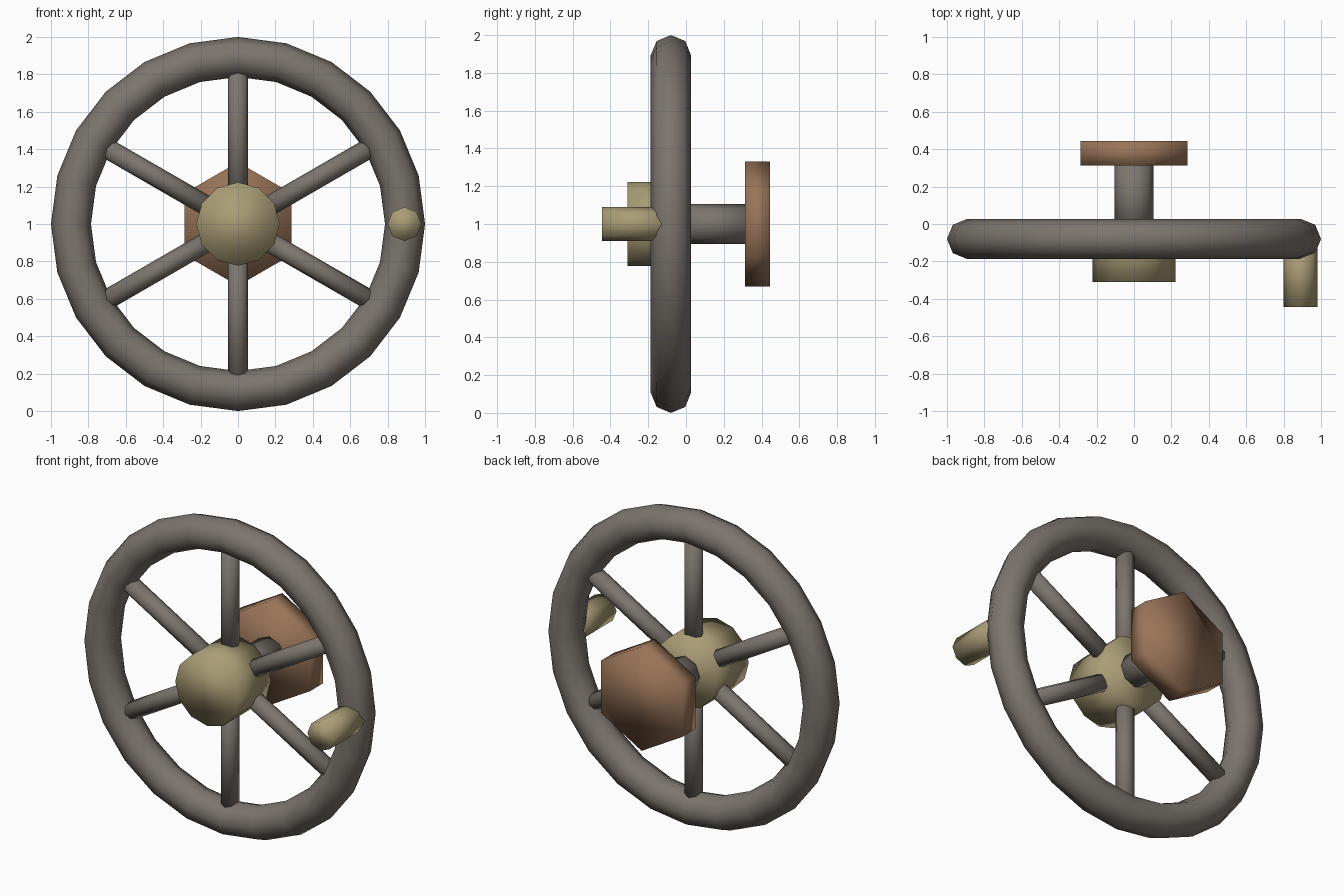
import bpy
from math import pi, sin, cos
from mathutils import Vector

cube = bpy.data.objects.get("Cube")
if cube:
    bpy.data.objects.remove(cube, do_unlink=True)


def material(name, rgb):
    mat = bpy.data.materials.new(name)
    mat.use_nodes = True
    color = (*rgb, 1.0)
    mat.diffuse_color = color
    mat.node_tree.nodes["Principled BSDF"].inputs["Base Color"].default_value = color
    return mat


iron = material("grey_iron", (0.20, 0.178, 0.155))
brass = material("pale_brass", (0.40, 0.335, 0.18))
copper = material("brown_copper", (0.32, 0.175, 0.098))

CENTRE = Vector((0, 0, 1))
WHEEL_Y = -0.08
RIM_RADIUS = 0.893


def finish(name, mat):
    obj = bpy.context.object
    obj.name = name
    obj.data.materials.append(mat)
    bpy.ops.object.shade_smooth()
    return obj


def rod_y(name, mat, sides, radius, y0, y1, x=0.0):
    """Cylinder lying along the wheel axis."""
    bpy.ops.mesh.primitive_cylinder_add(
        vertices=sides, radius=radius, depth=y1 - y0,
        location=CENTRE + Vector((x, (y0 + y1) / 2, 0)), rotation=(pi / 2, 0, 0))
    return finish(name, mat)


# Rim
bpy.ops.mesh.primitive_torus_add(
    major_segments=24, minor_segments=8, major_radius=RIM_RADIUS, minor_radius=0.107,
    location=CENTRE + Vector((0, WHEEL_Y, 0)), rotation=(pi / 2, 0, 0))
finish("rim", iron)

# Spokes, from inside the hub to the core of the rim
inner, outer = 0.08, 0.87
for i in range(6):
    angle = i * pi / 3
    mid = (inner + outer) / 2
    bpy.ops.mesh.primitive_cylinder_add(
        vertices=8, radius=0.054, depth=outer - inner,
        location=CENTRE + Vector((mid * sin(angle), WHEEL_Y, mid * cos(angle))),
        rotation=(0, angle, 0))
    finish(f"spoke_{i + 1}", iron)

# Hub, axle, mounting nut and crank handle
rod_y("hub", brass, 12, 0.223, -0.31, 0.01)
rod_y("axle", iron, 8, 0.105, -0.05, 0.34)
rod_y("mounting_nut", copper, 6, 0.33, 0.313, 0.445)
rod_y("crank_handle", brass, 8, 0.091, -0.445, -0.08, x=0.89)
